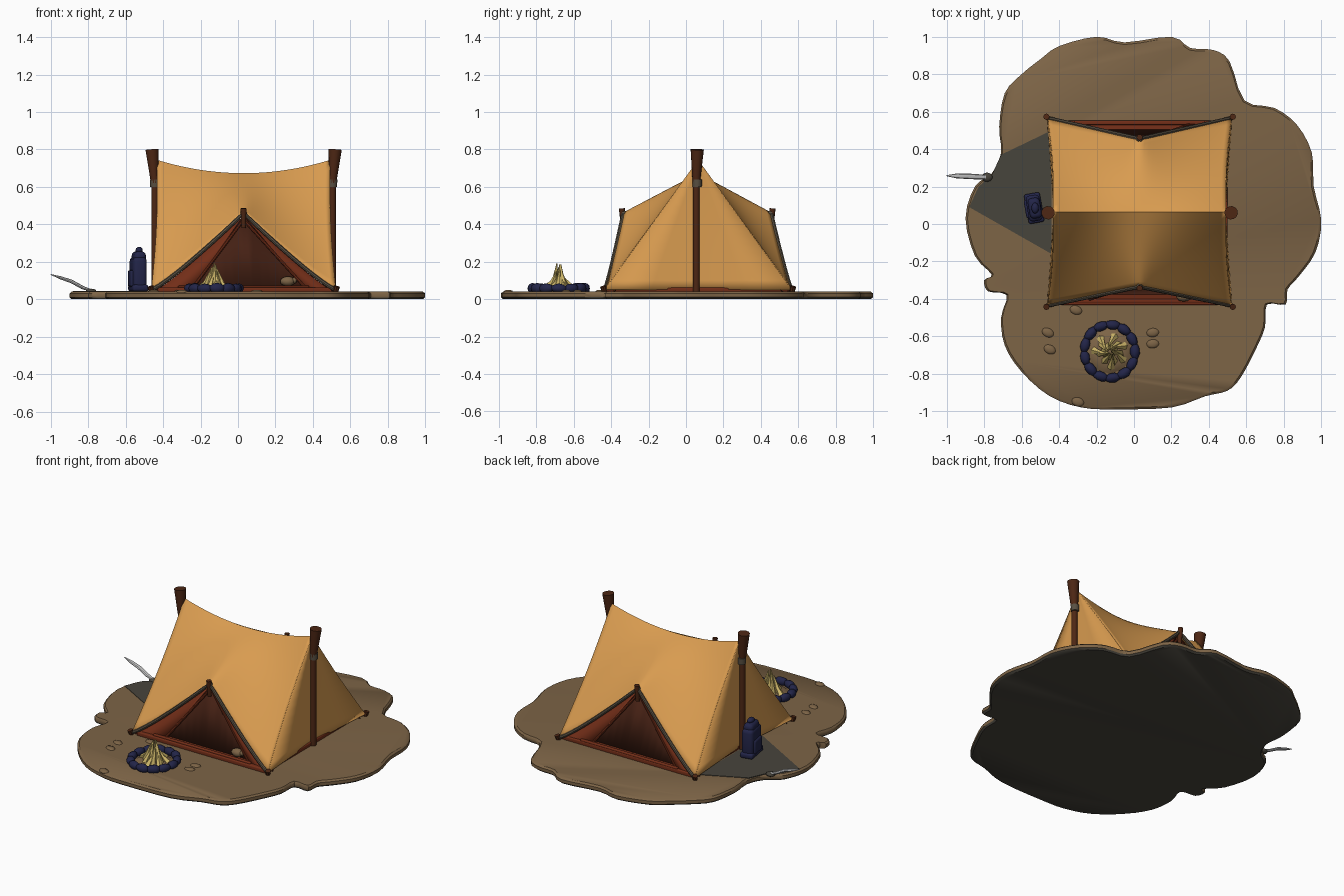
import bpy, bmesh, math, random
from mathutils import Vector, Matrix

random.seed(4)
if "Cube" in bpy.data.objects:
    bpy.data.objects.remove(bpy.data.objects["Cube"], do_unlink=True)


def material(name, r, g, b):
    m = bpy.data.materials.new(name)
    m.use_nodes = True
    m.diffuse_color = (r, g, b, 1)
    m.node_tree.nodes["Principled BSDF"].inputs["Base Color"].default_value = (r, g, b, 1)
    return m


CANVAS = material("orange canvas", 0.69, 0.33, 0.08)
EARTH = material("brown earth", 0.205, 0.128, 0.062)
SHADE = material("dark grey earth", 0.064, 0.058, 0.045)
NAVY = material("navy", 0.016, 0.018, 0.065)
WOOD = material("dark wood", 0.075, 0.02, 0.007)
RED = material("rust red cloth", 0.17, 0.027, 0.009)
INNER = material("dark brown cloth", 0.06, 0.015, 0.007)
STRAW = material("straw yellow", 0.6, 0.46, 0.14)
STEEL = material("light grey", 0.6, 0.6, 0.6)
TRIM = material("grey trim", 0.1, 0.08, 0.055)


def finish(name, bm, mat, smooth=True):
    bmesh.ops.recalc_face_normals(bm, faces=bm.faces)
    me = bpy.data.meshes.new(name)
    bm.to_mesh(me)
    bm.free()
    me.materials.append(mat)
    ob = bpy.data.objects.new(name, me)
    bpy.context.collection.objects.link(ob)
    if smooth:
        bpy.ops.object.select_all(action="DESELECT")
        ob.select_set(True)
        bpy.context.view_layer.objects.active = ob
        bpy.ops.object.shade_smooth_by_angle(angle=math.radians(40))
    return ob


def surface(name, rows, mat, thick=0.006):
    """Sheet through rows of points."""
    bm = bmesh.new()
    grid = [[bm.verts.new(p) for p in row] for row in rows]
    for a, b in zip(grid, grid[1:]):
        for i in range(len(a) - 1):
            bm.faces.new((a[i], a[i + 1], b[i + 1], b[i]))
    bmesh.ops.remove_doubles(bm, verts=bm.verts, dist=0.0005)
    ob = finish(name, bm, mat)
    mod = ob.modifiers.new("cloth thickness", "SOLIDIFY")
    mod.thickness = thick
    mod.offset = 0
    return ob


def slab(name, rings, mat, smooth=True):
    """Closed solid through stacked outlines."""
    bm = bmesh.new()
    loops = [[bm.verts.new(p) for p in ring] for ring in rings]
    n = len(loops[0])
    for a, b in zip(loops, loops[1:]):
        for i in range(n):
            bm.faces.new((a[i], a[(i + 1) % n], b[(i + 1) % n], b[i]))
    bm.faces.new(loops[0][::-1])
    bm.faces.new(loops[-1])
    return finish(name, bm, mat, smooth)


def cone(name, p0, p1, r0, r1, mat, sides=12):
    p0, p1 = Vector(p0), Vector(p1)
    turn = (p1 - p0).to_track_quat("Z", "Y").to_matrix().to_4x4()
    bm = bmesh.new()
    bmesh.ops.create_cone(bm, cap_ends=True, segments=sides, radius1=r0, radius2=r1,
                          depth=(p1 - p0).length,
                          matrix=Matrix.Translation((p0 + p1) / 2) @ turn)
    return finish(name, bm, mat)


def ball(name, loc, size, mat, turn=0.0, rough=0.0):
    bm = bmesh.new()
    bmesh.ops.create_icosphere(bm, subdivisions=2, radius=1)
    for v in bm.verts:
        v.co *= 1 + random.uniform(-rough, rough)
    bm.transform(Matrix.LocRotScale(Vector(loc), Matrix.Rotation(turn, 3, "Z").to_quaternion(), Vector(size)))
    return finish(name, bm, mat)


def box(name, loc, size, mat, turn=0.0, bevel=0.0):
    bm = bmesh.new()
    bmesh.ops.create_cube(bm, size=1)
    bm.transform(Matrix.LocRotScale(Vector(loc), Matrix.Rotation(turn, 3, "Z").to_quaternion(), Vector(size)))
    if bevel:
        bmesh.ops.bevel(bm, geom=bm.edges[:], offset=bevel, segments=3, profile=0.5, affect="EDGES")
    return finish(name, bm, mat)


def tube(name, points, radius, mat, taper=None, flat=1.0):
    rings = []
    for k, p in enumerate(points):
        r = radius * (taper[k] if taper else 1)
        d = points[min(k + 1, len(points) - 1)] - points[max(k - 1, 0)]
        q = d.to_track_quat("Z", "Y")
        rings.append([p + q @ Vector((r * math.cos(t * math.pi / 4), r * flat * math.sin(t * math.pi / 4), 0))
                      for t in range(8)])
    return slab(name, rings, mat)


# Ground patch with a scalloped outline
outline = [(-.2, 1), (-.05, .97), (.2, 1), (.3, .94), (.42, .93), (.51, .87), (.59, .66), (.75, .62),
           (.87, .53), (.95, .38), (.96, .2), (1, .02), (.97, -.15), (.88, -.28), (.82, -.35), (.81, -.43),
           (.71, -.43), (.7, -.55), (.65, -.67), (.57, -.82), (.5, -.89), (.38, -.92), (.2, -.98),
           (-.1, -.99), (-.28, -.98), (-.45, -.92), (-.6, -.79), (-.69, -.65), (-.71, -.5), (-.68, -.38),
           (-.78, -.36), (-.8, -.3), (-.76, -.27), (-.85, -.17), (-.9, .03), (-.85, .2), (-.76, .27),
           (-.71, .38), (-.72, .52), (-.69, .7), (-.6, .8), (-.5, .88), (-.4, .95)]


def smooth_loop(pts, steps=3):
    out, n = [], len(pts)
    for i in range(n):
        a, b, c, d = (Vector(pts[(i + k) % n]) for k in (-1, 0, 1, 2))
        for s in range(steps):
            t = s / steps
            out.append(0.5 * (2 * b + (c - a) * t + (2 * a - 5 * b + 4 * c - d) * t * t
                              + (3 * b - a - 3 * c + d) * t ** 3))
    return out


edge = smooth_loop(outline)
ground = slab("ground", [[(p.x * k, p.y * k, z) for p in edge]
                         for k, z in ((.988, 0), (1, .01), (1, .03), (.988, .04))], EARTH)
ground.data.materials.append(SHADE)
for f in ground.data.polygons:
    f.material_index = int(f.normal.z < -0.3)
wedge = [(-.44, -.16), (-.44, .5), (-.71, .37), (-.76, .26), (-.83, .2), (-.88, .09)]
slab("dark_ground_patch", [[(x, y, z) for x, y in wedge] for z in (.038, .043)], SHADE, False)
for x, y in ((-.46, -.58), (-.45, -.67), (-.31, -.46), (.1, -.58), (.1, -.64), (-.3, -.95)):
    ball("ground_bump", (x, y, .038), (.035, .025, .012), EARTH, x)

# Tent canvas: ridge sags, hem is lifted in the middle at both ends
CX, RIDGE_Y = .03, .065


def canvas(u, v):
    s, a = abs(v), abs(u)
    k = (1 - s) * .35
    a = (math.sqrt(a * a + k * k) - k) / (math.sqrt(1 + k * k) - k)
    half = .46 + .03 * s - .012 * math.sin(math.pi * s)
    hem_y = -.335 - .1 * a if v < 0 else .455 + .11 * a
    hem_z = .05 + .41 * (1 - a) ** 1.15
    ridge_z = .67 + .07 * u * u
    return Vector((CX + half * u, RIDGE_Y + (hem_y - RIDGE_Y) * s, ridge_z + (hem_z - ridge_z) * s))


surface("tent_roof", [[canvas(i / 20, j / 14) for i in range(-20, 21)] for j in range(-14, 15)], CANVAS)

for side in (-1, 1):
    rows = []
    for j in range(15):
        front, back = canvas(side, -j / 14), canvas(side, j / 14)
        mid = Vector((CX + side * .456, RIDGE_Y, front.z))
        rows.append([front, front.lerp(mid, .5), mid, mid.lerp(back, .5), back])
    surface("side_wall", rows, CANVAS)
    # Main poles with flared tops
    px = CX + side * .475
    cone("main_pole", (px, .055, .02), (px, .055, .7), .018, .018, WOOD)
    cone("pole_top", (px, .055, .62), (px + side * .014, .06, .8), .02, .036, WOOD)
    cone("pole_lashing", (px, .06, .6), (px, .06, .64), .024, .026, TRIM)

# Ground sheet and both tent ends
box("ground_sheet", (CX + .005, .06, .048), (.93, .985, .03), RED, bevel=.006)
for end in (-1, 1):
    def inside(u, depth):
        return canvas(u, end) + Vector((0, -end * depth, -.015))

    tube("hem_trim", [canvas(i / 12, end) for i in range(-12, 13)], .011, TRIM)
    for side, base in ((-1, .28), (1, .34)):
        foot = Vector((CX - end * side * base, end * .47 + .065, .05))
        hem = [inside(-end * side * i / 10, .015) for i in range(11)]
        surface("door_flap", [hem, [foot] * 11], RED)
        tube("door_binding", [foot, hem[0] + Vector((0, 0, -.02))], .008, RED)
    # Dark doorway set behind the flaps
    top = [inside(i / 10, .045) for i in range(-10, 11)]
    bottom = [Vector((p.x, RIDGE_Y + end * .44, .05)) for p in top]
    surface("doorway", [top, bottom], INNER)
    box("door_sill", (CX, RIDGE_Y + end * .475, .062), (.7, .02, .02), RED, bevel=.005)
    peak = canvas(0, end)
    cone("end_pole", (peak.x, peak.y, .38), (peak.x, peak.y + end * .008, .485), .012, .016, WOOD)
    ball("peak_knot", peak, (.018, .018, .014), TRIM)
    for side in (-1, 1):
        c = canvas(side, end)
        cone("corner_peg", (c.x, c.y, .03), (c.x + side * .008, c.y + end * .008, .068), .012, .017, WOOD, 8)

# Small sack in the doorway
ball("sack", (.265, -.385, .095), (.04, .03, .027), EARTH, rough=.03)
ball("sack_neck", (.3, -.385, .1), (.015, .018, .017), EARTH)

# Campfire: stone ring, embers and flames
FX, FY = -.13, -.68
for i in range(13):
    t = i * math.tau / 13
    ball("fire_stone", (FX + .135 * math.cos(t), FY + .142 * math.sin(t), .058),
         (.026, .043, random.uniform(.022, .03)), NAVY, t, .06)
ball("ash_bed", (FX, FY, .04), (.12, .12, .02), EARTH)
for i in range(18):
    t = i * 2.4
    r = .03 + .055 * (i % 3) / 2
    h = .235 - r * 1.3 - random.uniform(0, .03)
    cone("flame", (FX + r * math.cos(t), FY + r * math.sin(t), .045),
         (FX + r * .35 * math.cos(t + .5), FY + r * .35 * math.sin(t + .5), h), .022, .003, STRAW, 5)

# Backpack beside the tent
turn = math.radians(10)
box("bag_body", (-.533, .085, .135), (.075, .14, .18), NAVY, turn, .022)
box("bag_lid", (-.53, .085, .225), (.065, .11, .06), NAVY, turn, .022)
box("bag_pocket", (-.567, .08, .11), (.03, .1, .09), NAVY, turn, .012)
box("bag_base", (-.533, .085, .06), (.085, .16, .035), NAVY, turn, .012)
ball("bag_loop", (-.528, .085, .262), (.02, .03, .018), NAVY)

# Curved blade stuck in the ground
blade = [Vector(p) for p in ((-.78, .25, .045), (-.83, .252, .062), (-.89, .255, .095),
                             (-.95, .257, .115), (-1, .258, .132))]
tube("blade", blade, .014, STEEL, (.7, 1, 1.05, .9, .2), .65)
ball("blade_mound", (-.785, .25, .042), (.03, .025, .014), SHADE)
